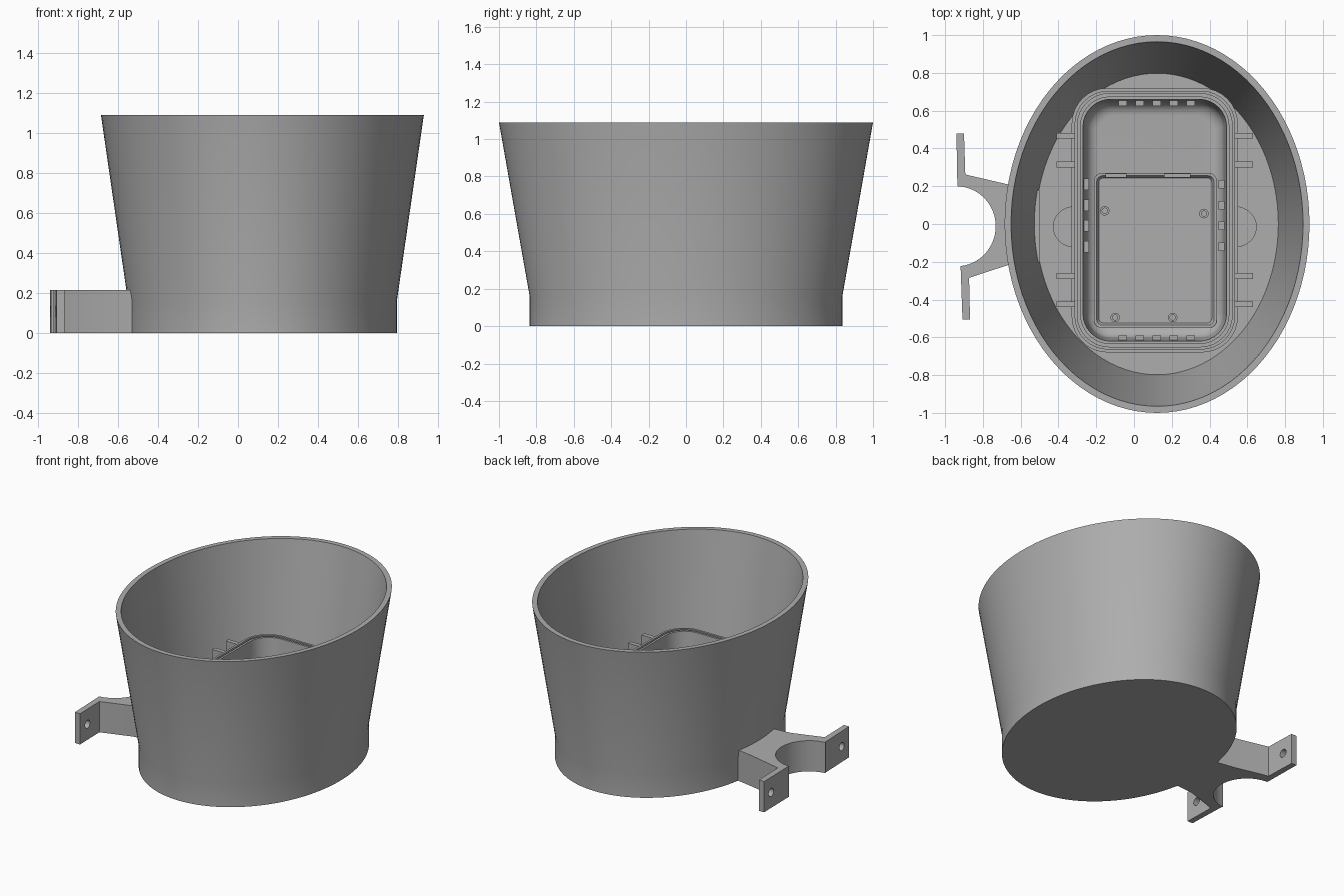
import bpy, bmesh, math
from mathutils import Vector, Matrix

if "Cube" in bpy.data.objects:
    bpy.data.objects.remove(bpy.data.objects["Cube"], do_unlink=True)

grey = bpy.data.materials.new("plain grey")
grey.use_nodes = True
colour = (0.42, 0.42, 0.42, 1)
grey.diffuse_color = colour
grey.node_tree.nodes["Principled BSDF"].inputs["Base Color"].default_value = colour

CX = 0.122          # centre of the tub
BX, BY = 0.11, 0.02  # centre of the inner box
FLOOR = 0.16


def finish(name, bm, smooth=True):
    bmesh.ops.recalc_face_normals(bm, faces=bm.faces)
    me = bpy.data.meshes.new(name)
    bm.to_mesh(me)
    bm.free()
    me.materials.append(grey)
    ob = bpy.data.objects.new(name, me)
    bpy.context.collection.objects.link(ob)
    if smooth:
        bpy.ops.object.select_all(action='DESELECT')
        ob.select_set(True)
        bpy.context.view_layer.objects.active = ob
        bpy.ops.object.shade_smooth_by_angle(angle=math.radians(25))
    return ob


def ellipse(a, b, n=96):
    return [(CX + a * math.cos(2 * math.pi * i / n), b * math.sin(2 * math.pi * i / n))
            for i in range(n)]


def round_rect(cx, cy, hx, hy, r, n=8):
    pts = []
    for k, (sx, sy) in enumerate([(1, 1), (-1, 1), (-1, -1), (1, -1)]):
        for i in range(n + 1):
            t = math.pi / 2 * (k + i / n)
            pts.append((cx + sx * (hx - r) + r * math.cos(t),
                        cy + sy * (hy - r) + r * math.sin(t)))
    return pts


def loft(name, rings):
    """Skin a stack of (outline, z) rings and cap both ends."""
    bm = bmesh.new()
    loops = [[bm.verts.new((x, y, z)) for x, y in pts] for pts, z in rings]
    for lo, hi in zip(loops, loops[1:]):
        for i in range(len(lo)):
            j = (i + 1) % len(lo)
            bm.faces.new((lo[i], lo[j], hi[j], hi[i]))
    bm.faces.new(loops[0])
    bm.faces.new(loops[-1])
    return finish(name, bm)


def box(name, x0, x1, y0, y1, z0, z1):
    bm = bmesh.new()
    bmesh.ops.create_cube(bm, size=1)
    bmesh.ops.scale(bm, vec=(x1 - x0, y1 - y0, z1 - z0), verts=bm.verts)
    bmesh.ops.translate(bm, vec=((x0 + x1) / 2, (y0 + y1) / 2, (z0 + z1) / 2), verts=bm.verts)
    return finish(name, bm, smooth=False)


def circle(x, y, r, n=20):
    return [(x + r * math.cos(2 * math.pi * i / n), y + r * math.sin(2 * math.pi * i / n))
            for i in range(n)]


# Oval tub: straight base, flared wall, thin rim, flat floor
loft("tub", [(ellipse(0.672, 0.836), 0), (ellipse(0.672, 0.836), FLOOR),
             (ellipse(0.807, 1.0), 1.09), (ellipse(0.773, 0.965), 1.09),
             (ellipse(0.642, 0.798), FLOOR)])

# Side bracket with a half-round recess and two flat end tabs
arc = [(-0.94 + 0.208 * math.cos(t), -0.012 + 0.212 * math.sin(t))
       for t in (math.radians(85 - 170 * i / 24) for i in range(25))]
outline = ([(-0.935, 0.2), (-0.94, 0.48), (-0.9, 0.48), (-0.893, 0.262), (-0.66, 0.208),
            (-0.5, 0.18), (-0.5, -0.2), (-0.66, -0.215), (-0.873, -0.285), (-0.868, -0.505),
            (-0.908, -0.505), (-0.918, -0.223)] + arc[::-1])
bracket = loft("bracket", [(outline, 0), (outline, 0.215)])

# Bolt holes through the tabs
bm = bmesh.new()
for y in (0.4, -0.42):
    turn = Matrix.Translation((-0.91, y, 0.108)) @ Matrix.Rotation(math.pi / 2, 4, 'Y')
    bmesh.ops.create_cone(bm, cap_ends=True, segments=24, radius1=0.028, radius2=0.028,
                          depth=0.2, matrix=turn)
cutter = finish("bolt_hole_cutter", bm, smooth=False)
cutter.hide_render = True
cutter.hide_viewport = True
cut = bracket.modifiers.new("bolt holes", 'BOOLEAN')
cut.operation = 'DIFFERENCE'
cut.solver = 'EXACT'
cut.object = cutter


# Open inner box: stepped outer wall, grooved lip, filleted cavity
def wall(inset, z):
    return (round_rect(BX, BY, 0.44 - inset, 0.70 - inset, 0.19 - inset * 0.75), z)


fillet = [wall(0.075 + 0.07 * (1 - math.cos(t)), 0.27 - 0.07 * math.sin(t))
          for t in (math.pi / 2 * i / 6 for i in range(7))]
loft("inner_box", [wall(0.02, FLOOR - 0.01), wall(0.02, 0.43), wall(0, 0.43), wall(0, 0.46),
                   wall(0.015, 0.46), wall(0.015, 0.49), wall(0.03, 0.49), wall(0.03, 0.465),
                   wall(0.045, 0.465), wall(0.045, 0.49), wall(0.06, 0.49)] + fillet)

# Tray on the box floor with a raised border
TX, TY = 0.113, -0.14


def tray_ring(inset, z):
    return (round_rect(TX, TY, 0.325 - inset, 0.41 - inset, 0.04 - inset * 0.6, 4), z)


loft("tray", [tray_ring(0, 0.195), tray_ring(0, 0.24), tray_ring(0.014, 0.24),
              tray_ring(0.026, 0.22)])
for x0, x1 in ((-0.15, -0.04), (0.16, 0.3)):
    box("tray_clip", x0, x1, 0.245, 0.268, 0.2, 0.26)

# Screw posts with hollow tops
for x, y in ((-0.155, 0.07), (0.37, 0.055), (-0.1, -0.495), (0.205, -0.495)):
    loft("screw_post", [(circle(x, y, 0.025), 0.21), (circle(x, y, 0.025), 0.25),
                        (circle(x, y, 0.014), 0.25), (circle(x, y, 0.014), 0.222)])

# Short ribs inside the four cavity walls
for i in range(5):
    x = -0.06 + i * 0.09
    box("end_rib", x - 0.022, x + 0.022, 0.625, 0.665, 0.2, 0.4)
    box("end_rib", x - 0.022, x + 0.022, -0.625, -0.59, 0.2, 0.4)
for i in range(4):
    y = 0.21 - i * 0.11
    box("side_rib", -0.27, -0.238, y - 0.03, y + 0.03, 0.2, 0.4)
    box("side_rib", 0.448, 0.48, y - 0.022, y + 0.022, 0.2, 0.4)

# Outer fins and drilled mounting ears, mirrored on both long sides
for side in (-1, 1):
    for y in (0.468, 0.315, -0.275, -0.425):
        a, b = sorted((BX + side * 0.41, BX + side * 0.52))
        box("outer_fin", a, b, y - 0.015, y + 0.015, FLOOR - 0.01, 0.48)
    ex = BX + side * 0.42
    ear = [(ex + side * 0.12 * math.sin(t), -0.015 + 0.11 * math.cos(t))
           for t in (math.pi * i / 20 for i in range(21))]
    loft("mounting_ear", [(ear, FLOOR - 0.01), (ear, 0.22)])
    hx = BX + side * 0.467
    loft("ear_screw", [(circle(hx, -0.01, 0.017), 0.21), (circle(hx, -0.01, 0.017), 0.226),
                       (circle(hx, -0.01, 0.01), 0.226), (circle(hx, -0.01, 0.01), 0.215)])
